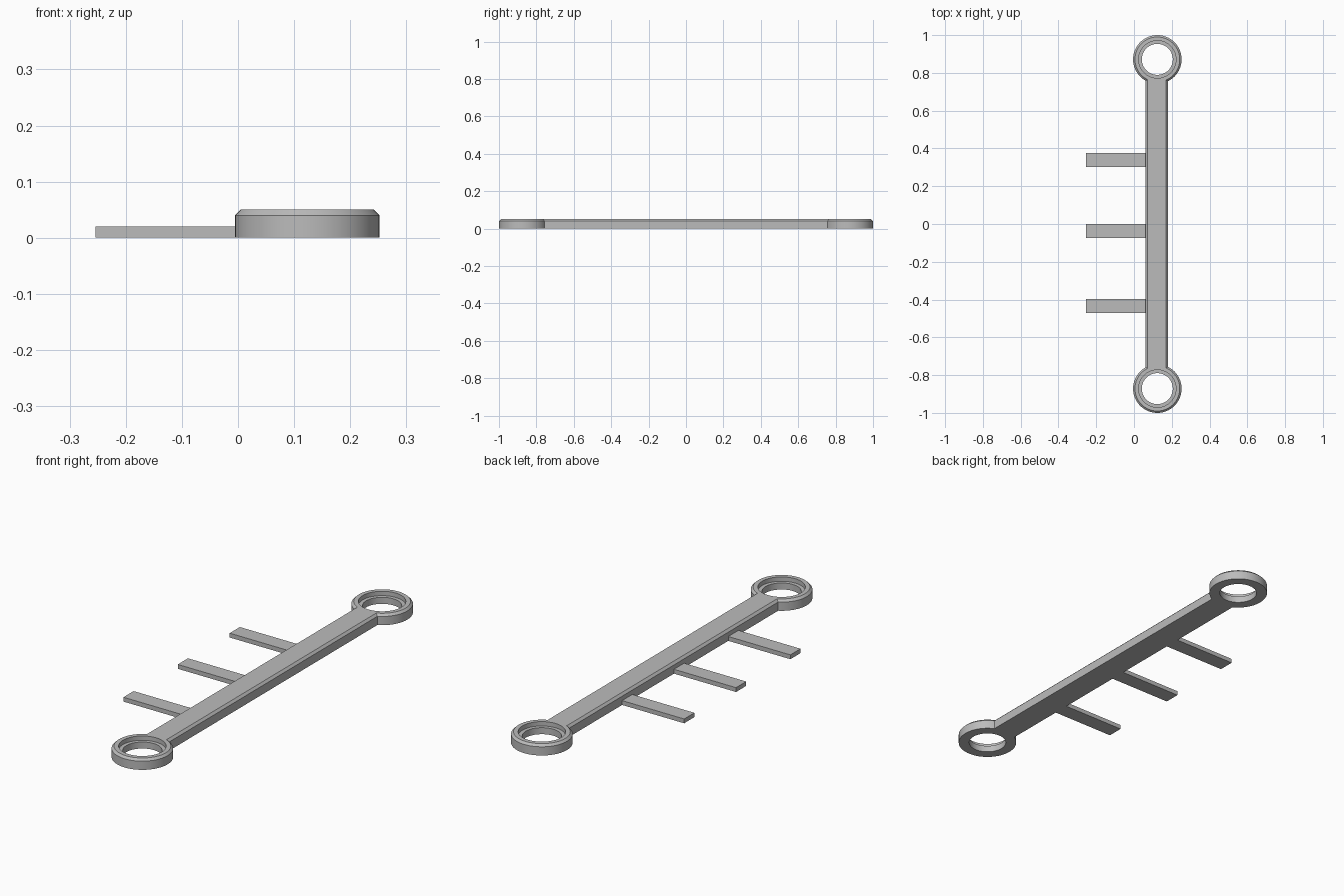
import bpy, bmesh, math

cube = bpy.data.objects.get("Cube")
if cube:
    bpy.data.objects.remove(cube, do_unlink=True)

# Single grey material
grey = bpy.data.materials.new("plain grey")
grey.use_nodes = True
colour = (0.5, 0.5, 0.5, 1)
grey.diffuse_color = colour
grey.node_tree.nodes["Principled BSDF"].inputs["Base Color"].default_value = colour

CX, RING_Y = 0.1235, 0.8715
HEIGHT, CHAMFER = 0.05, 0.01


def finish(name, bm):
    bmesh.ops.recalc_face_normals(bm, faces=bm.faces)
    mesh = bpy.data.meshes.new(name)
    bm.to_mesh(mesh)
    bm.free()
    mesh.materials.append(grey)
    obj = bpy.data.objects.new(name, mesh)
    bpy.context.collection.objects.link(obj)
    return obj


def prism(name, outline, y0, y1):
    """Extrude an x-z outline along y."""
    bm = bmesh.new()
    face = bm.faces.new([bm.verts.new((x, y0, z)) for x, z in outline])
    out = bmesh.ops.extrude_face_region(bm, geom=[face])
    verts = [v for v in out["geom"] if isinstance(v, bmesh.types.BMVert)]
    bmesh.ops.translate(bm, verts=verts, vec=(0, y1 - y0, 0))
    return finish(name, bm)


def ring(name, y, segments=64):
    """Revolve a stepped, chamfered wall section."""
    section = [(0.082, 0), (0.1285, 0), (0.1285, HEIGHT - CHAMFER),
               (0.1185, HEIGHT), (0.099, HEIGHT), (0.099, 0.03), (0.082, 0.03)]
    bm = bmesh.new()
    loops = []
    for i in range(segments):
        a = math.tau * i / segments
        loops.append([bm.verts.new((r * math.cos(a), r * math.sin(a), z))
                      for r, z in section])
    n = len(section)
    for i in range(segments):
        a, b = loops[i], loops[(i + 1) % segments]
        for j in range(n):
            k = (j + 1) % n
            bm.faces.new((a[j], b[j], b[k], a[k]))
    obj = finish(name, bm)
    obj.location = (CX, y, 0)
    bpy.ops.object.select_all(action="DESELECT")
    obj.select_set(True)
    bpy.context.view_layer.objects.active = obj
    bpy.ops.object.shade_smooth_by_angle(angle=math.radians(30))


# End rings
ring("front_ring", -RING_Y)
ring("back_ring", RING_Y)

# Long bar with chamfered top edges, ending inside the ring walls
left, right = 0.062, 0.18
prism("long_bar", [(left, 0), (right, 0), (right, HEIGHT - CHAMFER),
                   (right - CHAMFER, HEIGHT), (left + CHAMFER, HEIGHT),
                   (left, HEIGHT - CHAMFER)], -0.768, 0.768)

# Three thin side tabs
for name, y in (("front_tab", -0.433), ("middle_tab", -0.038), ("back_tab", 0.339)):
    prism(name, [(-0.254, 0), (0.07, 0), (0.07, 0.02), (-0.254, 0.02)],
          y - 0.037, y + 0.037)
